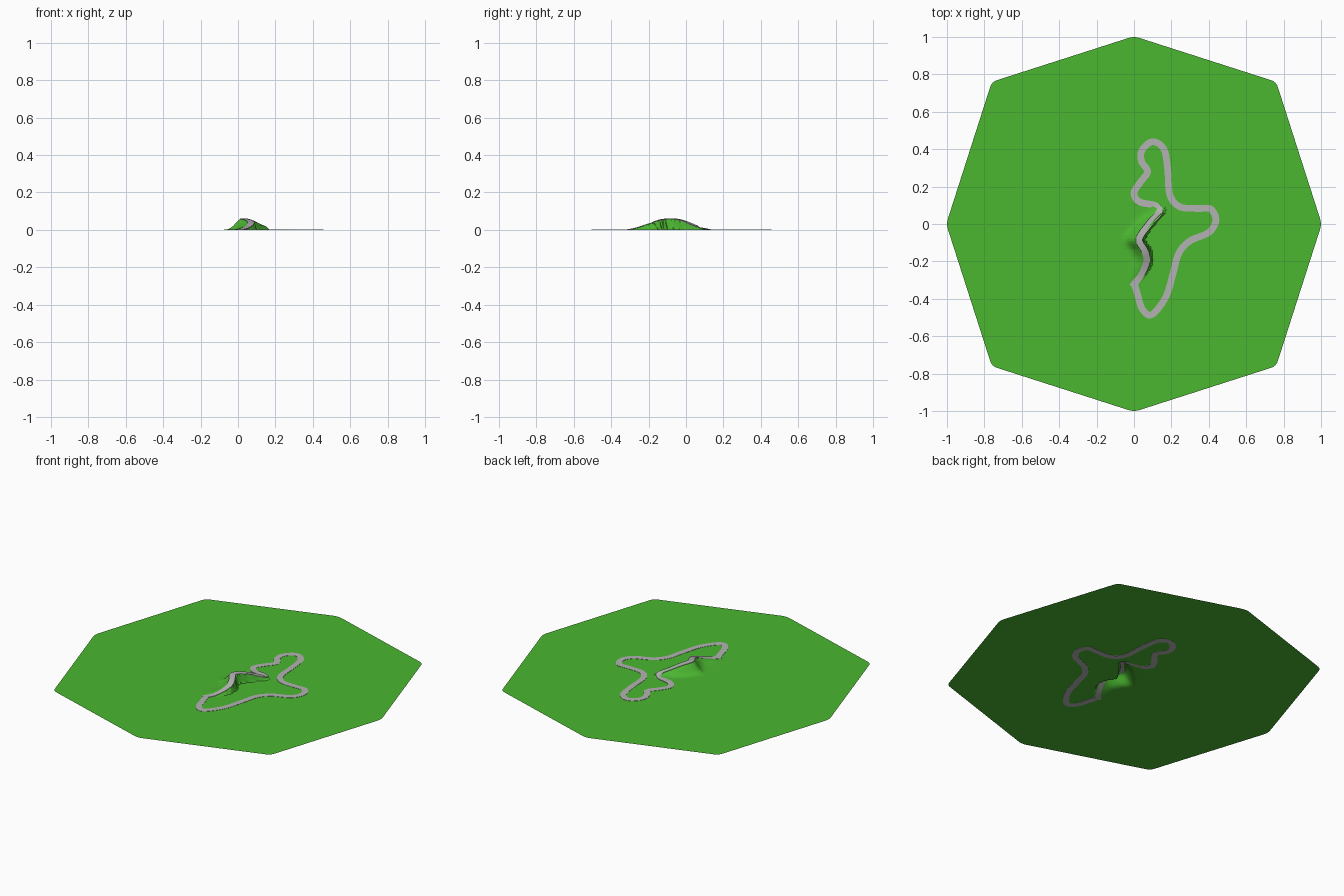
import bpy, bmesh, math
from mathutils import Vector

if "Cube" in bpy.data.objects:
    bpy.data.objects.remove(bpy.data.objects["Cube"])

ROAD_W = 0.036
ROAD_T = 0.003
# Road centre line; the first HILL_N points run over the hill
PATH = [(-0.01, -0.335), (0.035, -0.275), (0.068, -0.2), (0.058, -0.145),
        (0.028, -0.08), (0.085, 0.005), (0.135, 0.065), (0.11, 0.1),
        (0.03, 0.118), (0.0, 0.165), (0.035, 0.225), (0.073, 0.28),
        (0.04, 0.335), (0.043, 0.395), (0.10, 0.44), (0.16, 0.40),
        (0.18, 0.29), (0.192, 0.155), (0.245, 0.092), (0.34, 0.083),
        (0.41, 0.08), (0.438, 0.02), (0.40, -0.045), (0.30, -0.09),
        (0.24, -0.155), (0.21, -0.26), (0.17, -0.39), (0.095, -0.485),
        (0.045, -0.455), (0.02, -0.38), (0.005, -0.33)]
HILL_N = 10
STEPS = 7


def material(name, rgb):
    m = bpy.data.materials.new(name)
    m.diffuse_color = (*rgb, 1)
    m.use_nodes = True
    m.node_tree.nodes["Principled BSDF"].inputs["Base Color"].default_value = m.diffuse_color
    return m


def add_object(name, bm, mat):
    bmesh.ops.recalc_face_normals(bm, faces=bm.faces)
    if sum(f.normal.z * f.calc_area() for f in bm.faces) < -0.1:
        bmesh.ops.reverse_faces(bm, faces=bm.faces)
    me = bpy.data.meshes.new(name)
    bm.to_mesh(me)
    bm.free()
    me.materials.append(mat)
    ob = bpy.data.objects.new(name, me)
    bpy.context.collection.objects.link(ob)
    return ob


def spline(pts):
    """Catmull-Rom samples through pts."""
    p = [Vector(q) for q in pts]
    p = [2 * p[0] - p[1]] + p + [2 * p[-1] - p[-2]]
    out = []
    for i in range(1, len(p) - 2):
        a, b, c, d = p[i - 1:i + 3]
        for k in range(STEPS):
            t = k / STEPS
            out.append(0.5 * (2 * b + (c - a) * t + (2 * a - 5 * b + 4 * c - d) * t * t
                              + (3 * b - a - 3 * c + d) * t ** 3))
    return out + [p[-2]]


line = spline(PATH)
hill_line = line[:(HILL_N - 1) * STEPS + 1]


def crest(y):
    """Height of the road along the hill."""
    t = (y + 0.08) / (0.22 if y > -0.08 else 0.25)
    return 0.03 * (1 + math.cos(math.pi * t)) if abs(t) < 1 else 0.0


def ground(x, y):
    """Soft slope west of the road, steep bank east of it."""
    rx = next((a.x + (b.x - a.x) * (y - a.y) / (b.y - a.y)
               for a, b in zip(hill_line, hill_line[1:]) if a.y <= y < b.y), 0.0)
    d = x - rx
    if d < 0:
        k = math.exp(-(max(0, -d - 0.008) / 0.045) ** 2)
    else:
        k = max(0.0, min(1.0, (0.032 - d) / 0.012))
    return crest(y) * k


green = material("grass", (0.07, 0.47, 0.03))
grey = material("asphalt", (0.45, 0.45, 0.45))

# Terrain: fine patch for the hill, filled out to a rounded octagon
bm = bmesh.new()
X0, Y0, S, NX, NY = -0.15, -0.35, 0.01, 35, 50
grid = []
for j in range(NY + 1):
    row = []
    for i in range(NX + 1):
        x, y = X0 + i * S, Y0 + j * S
        edge = i in (0, NX) or j in (0, NY)
        row.append(bm.verts.new((x, y, 0 if edge else ground(x, y))))
    grid.append(row)
for j in range(NY):
    for i in range(NX):
        a, b, c, d = grid[j][i], grid[j][i + 1], grid[j + 1][i + 1], grid[j + 1][i]
        bm.faces.new((a, b, c))
        bm.faces.new((a, c, d))
rim = [e for e in bm.edges if e.is_boundary]
corners = [Vector((r * math.cos(k * math.pi / 4), r * math.sin(k * math.pi / 4), 0))
           for k in range(8) for r in [1.075 if k % 2 else 1.004]]
outer = []
for k, c in enumerate(corners):
    p = c + (corners[k - 1] - c).normalized() * 0.03
    q = c + (corners[(k + 1) % 8] - c).normalized() * 0.03
    for t in (0, 0.25, 0.5, 0.75, 1):
        outer.append(bm.verts.new(p.lerp(c, t).lerp(c.lerp(q, t), t)))
rim += [bm.edges.new((outer[k - 1], outer[k])) for k in range(len(outer))]
bmesh.ops.triangle_fill(bm, edges=rim, use_beauty=True)
add_object("terrain", bm, green)

# Road: flat ribbon set into the ground, rising over the hill
bm = bmesh.new()
rows = []
for i, p in enumerate(line):
    t = (line[min(i + 1, len(line) - 1)] - line[max(i - 1, 0)]).normalized()
    n = Vector((-t.y, t.x)) * ROAD_W / 2
    z = crest(p.y) if i < len(hill_line) else 0.0
    rows.append([bm.verts.new((p.x + s * n.x, p.y + s * n.y, z)) for s in (1, -1)])
for a, b in zip(rows, rows[1:]):
    bm.faces.new((a[0], a[1], b[1], b[0]))
road = add_object("road", bm, grey)
sol = road.modifiers.new("thickness", 'SOLIDIFY')
sol.thickness = ROAD_T
sol.offset = 0
